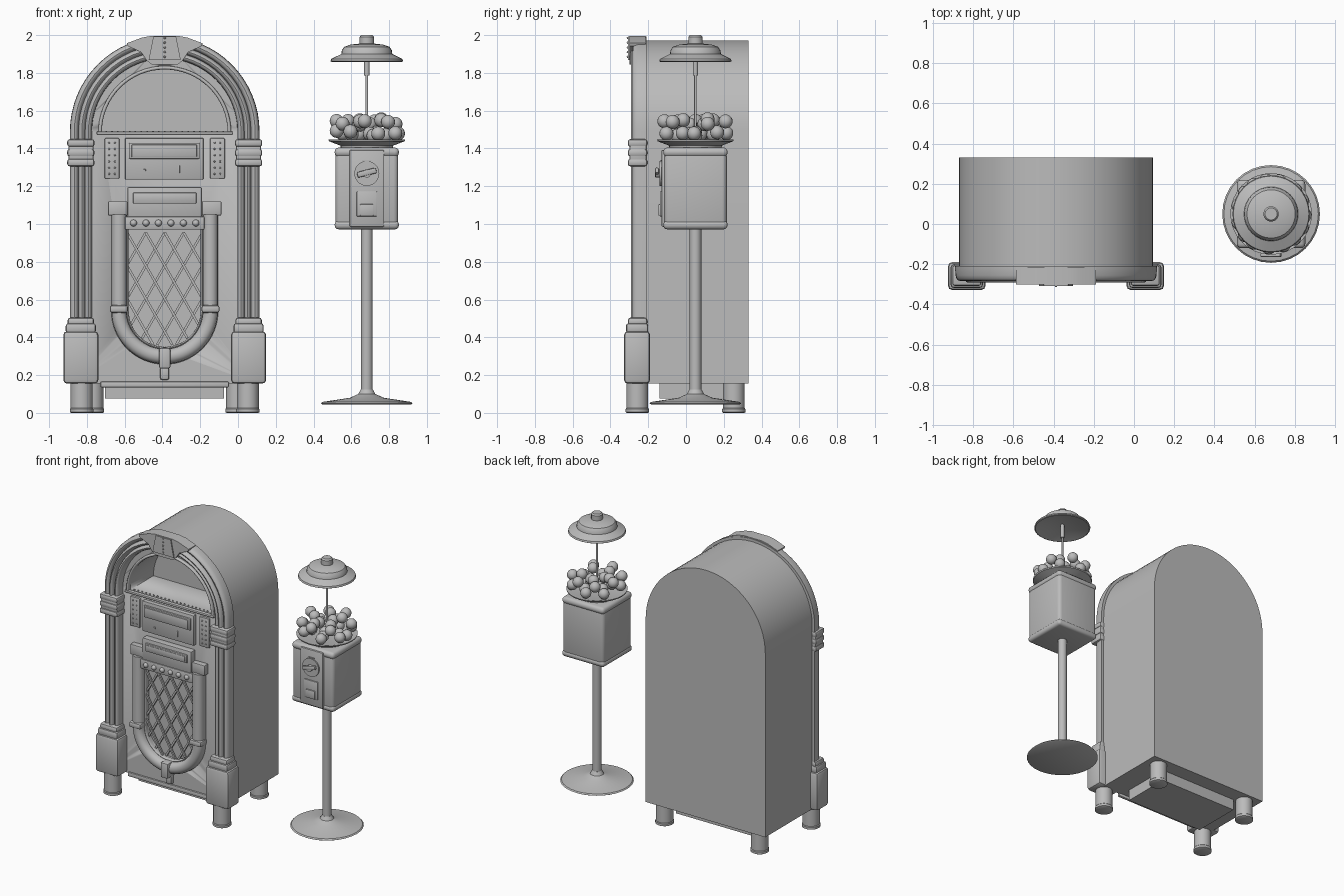
import bpy, bmesh, random
from math import pi, sin, cos, hypot
from mathutils import Matrix, Vector

if "Cube" in bpy.data.objects:
    bpy.data.objects.remove(bpy.data.objects["Cube"])
random.seed(4)

mat = bpy.data.materials.new("plain grey")
mat.use_nodes = True
GREY = (0.5, 0.5, 0.5, 1)
mat.diffuse_color = GREY
mat.node_tree.nodes["Principled BSDF"].inputs["Base Color"].default_value = GREY

JX = -0.388            # cabinet centre line
F = -0.22              # cabinet front face
GX, GY = 0.682, 0.05   # vending stand centre
ARCH_Z, U_Z = 1.49, 0.54


def finish(name, bm, smooth=True):
    bmesh.ops.recalc_face_normals(bm, faces=bm.faces)
    me = bpy.data.meshes.new(name)
    bm.to_mesh(me)
    bm.free()
    me.materials.append(mat)
    ob = bpy.data.objects.new(name, me)
    bpy.context.collection.objects.link(ob)
    bpy.ops.object.select_all(action="DESELECT")
    ob.select_set(True)
    bpy.context.view_layer.objects.active = ob
    if smooth:
        bpy.ops.object.shade_smooth_by_angle(angle=0.6)
    return ob


def box(name, x, y, z, bevel=0.0, seg=2):
    bm = bmesh.new()
    size = [b - a for a, b in (x, y, z)]
    mid = [(a + b) / 2 for a, b in (x, y, z)]
    bmesh.ops.create_cube(bm, size=1, matrix=Matrix.Translation(mid) @ Matrix.Diagonal((*size, 1)))
    if bevel:
        bmesh.ops.bevel(bm, geom=bm.edges[:], offset=bevel, segments=seg, profile=0.5, affect="EDGES")
    return finish(name, bm)


def plate(name, u0, u1, z0, z1, front, bevel=0.006):
    return box(name, (JX + u0, JX + u1), (front, F + 0.01), (z0, z1), bevel)


def prism(name, pts, y0, y1, cx=JX):
    bm = bmesh.new()
    face = bm.faces.new([bm.verts.new((cx + u, y0, z)) for u, z in pts])
    new = bmesh.ops.extrude_face_region(bm, geom=[face])["geom"]
    bmesh.ops.translate(bm, vec=(0, y1 - y0, 0), verts=[v for v in new if isinstance(v, bmesh.types.BMVert)])
    return finish(name, bm)


def lathe(name, profile, cx, cy, steps=32):
    bm = bmesh.new()
    vs = [bm.verts.new((cx + r, cy, z)) for r, z in profile]
    es = [bm.edges.new(p) for p in zip(vs, vs[1:])]
    bmesh.ops.spin(bm, geom=vs + es, cent=(cx, cy, 0), axis=(0, 0, 1), angle=2 * pi, steps=steps)
    bmesh.ops.remove_doubles(bm, verts=bm.verts, dist=1e-5)
    return finish(name, bm)


def knob(name, x, z, r, y0, y1):
    bm = bmesh.new()
    m = Matrix.Translation((x, (y0 + y1) / 2, z)) @ Matrix.Rotation(pi / 2, 4, "X")
    bmesh.ops.create_cone(bm, cap_ends=True, segments=28, radius1=r, radius2=r, depth=y1 - y0, matrix=m)
    return finish(name, bm)


def balls(name, centres, r, u=16, v=10):
    bm = bmesh.new()
    for c in centres:
        bmesh.ops.create_uvsphere(bm, u_segments=u, v_segments=v, radius=r, matrix=Matrix.Translation(c))
    return finish(name, bm)


def arch(r, zc, z_end, s=1, n=32):
    arc = [(r * cos(pi * i / n), zc + s * r * sin(pi * i / n)) for i in range(n + 1)]
    return ([(r, z_end)] + arc + [(-r, z_end)]) if z_end != zc else arc


def sweep(name, profile, zc, z_end, s=1):
    # profile holds (radius, y) pairs carried along an arch
    bm = bmesh.new()
    rails = [[bm.verts.new((JX + u, y, z)) for u, z in arch(r, zc, z_end, s)] for r, y in profile]
    rings = list(zip(*rails))
    n = len(profile)
    for a, b in zip(rings, rings[1:]):
        for i in range(n):
            bm.faces.new((a[i], a[(i + 1) % n], b[(i + 1) % n], b[i]))
    bm.faces.new(rings[0])
    bm.faces.new(rings[-1])
    return finish(name, bm)


def half_round(r0, r1, front, n=8):
    m, h = (r0 + r1) / 2, (r1 - r0) / 2
    top = [(m - h * cos(pi * i / n), F - (F - front) * sin(pi * i / n) ** 0.6) for i in range(n + 1)]
    return [(r0, F + 0.01)] + top + [(r1, F + 0.01)]


# Cabinet with a deep arched display and a shallow grille recess
cabinet = prism("cabinet", arch(0.482, ARCH_Z, 0.155), F, 0.33)
for outline, depth in ((arch(0.335, 1.485, 1.485), 0.06), (arch(0.195, U_Z, 0.97, -1), F + 0.03)):
    cutter = prism("cutter", outline, F - 0.1, depth)
    mod = cabinet.modifiers.new("recess", "BOOLEAN")
    mod.operation, mod.solver, mod.object = "DIFFERENCE", "EXACT", cutter
    bpy.context.view_layer.objects.active = cabinet
    bpy.ops.object.modifier_apply(modifier=mod.name)
    bpy.data.objects.remove(cutter)

# Plinth and feet
box("plinth", (JX - 0.315, JX + 0.315), (-0.14, 0.22), (0.075, 0.16))
plate("bottom_rail", -0.34, 0.34, 0.135, 0.165, F - 0.012)
foot = [(0, 0.16), (0.058, 0.16), (0.058, 0.025), (0.062, 0.02), (0.062, 0.004), (0.055, 0), (0, 0)]
for side, s in (("right", -1), ("left", 1)):
    lathe(side + "_front_foot", foot, JX + s * 0.44, -0.258)
    lathe(side + "_rear_foot", foot, JX + s * 0.383, 0.253)

# Arched trim of nested bands
for nm, r0, r1, front in (("outer", 0.455, 0.502, -0.283), ("middle", 0.42, 0.458, -0.292), ("inner", 0.385, 0.423, -0.28)):
    sweep(nm + "_trim", half_round(r0, r1, front), ARCH_Z, 0.16)

# Column bases, collars and side strips
for side, s in (("right", -1), ("left", 1)):
    c = JX + s * 0.444

    def block(name, half, y0, y1, z0, z1, bevel):
        box(side + name, (c - half, c + half), (y0, y1), (z0, z1), bevel)
    block("_column_base", 0.093, -0.328, -0.19, 0.155, 0.432, 0.02)
    block("_base_step", 0.08, -0.318, -0.2, 0.42, 0.475, 0.015)
    block("_base_cap", 0.07, -0.308, -0.205, 0.46, 0.505, 0.015)
    block("_collar_core", 0.066, -0.3, -0.21, 1.31, 1.445, 0.008)
    for i in range(3):
        z = 1.305 + i * 0.052
        block("_collar_ring", 0.072, -0.308, -0.205, z, z + 0.04, 0.013)
    a, b = sorted((s * 0.24, s * 0.318))
    plate(side + "_stud_strip", a, b, 1.24, 1.455, F - 0.015)
    balls(side + "_studs", [(JX + s * 0.279 + d, F - 0.015, 1.265 + 0.033 * i) for i in range(6) for d in (-0.015, 0.015)], 0.005, 8, 6)
    a, b = sorted((s * 0.197, s * 0.3))
    plate(side + "_speaker_wing", a, b, 1.045, 1.12, F - 0.04)
    a, b = sorted((s * 0.195, s * 0.29))
    plate(side + "_speaker_clasp", a, b, 0.53, 0.57, F - 0.072, 0.012)

# Crown ornament
half = [(0.07, 1.996), (0.12, 1.987), (0.2, 1.957), (0.195, 1.942), (0.125, 1.91), (0.095, 1.865), (0.07, 1.845)]
prism("crown_fan", half + [(-u, z) for u, z in reversed(half)], -0.3, -0.215)
prism("crown_keystone", [(-0.06, 1.992), (0.06, 1.992), (0.085, 1.868), (-0.085, 1.868)], -0.308, -0.22)
balls("crown_studs", [(JX, -0.308, 1.885 + 0.025 * i) for i in range(5)], 0.006, 8, 6)

# Display frame and ledge studs
sweep("display_frame", half_round(0.333, 0.352, F - 0.018), 1.485, 1.485)
plate("display_sill", -0.36, 0.36, 1.473, 1.49, F - 0.02)
balls("ledge_studs", [(JX - 0.31 + 0.031 * i, F + 0.025, 1.487) for i in range(21)], 0.006, 8, 6)

# Selector panel and title sign
plate("selector_panel", -0.21, 0.205, 1.235, 1.455, F - 0.03)
plate("selector_frame", -0.19, 0.185, 1.345, 1.43, F - 0.042)
plate("selector_window", -0.175, 0.17, 1.355, 1.42, F - 0.047, 0.002)
plate("coin_slot", 0.072, 0.08, 1.27, 1.31, F - 0.036, 0.002)
plate("button_row", -0.115, -0.1, 1.28, 1.29, F - 0.036, 0.002)
plate("title_sign", -0.197, 0.197, 1.035, 1.195, F - 0.045)
plate("title_frame", -0.168, 0.168, 1.108, 1.167, F - 0.057)
plate("title_window", -0.155, 0.155, 1.118, 1.157, F - 0.06, 0.002)
plate("bead_shelf", -0.21, 0.21, 0.97, 1.04, F - 0.05)
balls("shelf_beads", [(JX - 0.165 + 0.066 * i, F - 0.05, 1.005) for i in range(6)], 0.018, 12, 8)

# Speaker surround and lattice
sweep("speaker_surround", half_round(0.2, 0.283, F - 0.062), U_Z, 1.05, -1)
sweep("speaker_inner_rim", half_round(0.19, 0.204, F - 0.02), U_Z, 0.975, -1)
plate("speaker_buckle", -0.03, 0.03, 0.235, 0.345, F - 0.078, 0.01)
plate("speaker_drop", -0.024, 0.024, 0.175, 0.245, F - 0.03, 0.01)
bm = bmesh.new()
slope = 1.75
for s in (-1, 1):
    for k in range(-1, 9):
        z0 = 0.1 + 0.175 * k - 0.02
        line = [(u / 100, z0 + s * slope * u / 100) for u in range(-20, 21)]
        inside = [p for p in line if p[1] < 0.97 and (p[1] > U_Z or hypot(p[0], p[1] - U_Z) < 0.2)]
        if len(inside) < 2:
            continue
        p, q = (Vector((JX + u, F + 0.004 * s, z)) for u, z in (inside[0], inside[-1]))
        rot = (q - p).to_track_quat("Z", "Y").to_matrix().to_4x4()
        m = Matrix.Translation((p + q) / 2) @ rot @ Matrix.Diagonal((0.013, 0.013, (q - p).length, 1))
        bmesh.ops.create_cube(bm, size=1, matrix=m)
finish("speaker_lattice", bm)

# Vending stand: foot, pole and housing
lathe("stand_foot", [(0, 0.05), (0.235, 0.045), (0.243, 0.05), (0.235, 0.058), (0.09, 0.08), (0.045, 0.1), (0.032, 0.125), (0, 0.125)], GX, GY)
lathe("stand_pole", [(0.031, 0.1), (0.031, 0.98)], GX, GY, 20)


def housing(name, half, z0, z1, bevel):
    box(name, (GX - half, GX + half), (GY - half, GY + half), (z0, z1), bevel, 3)


housing("housing_body", 0.166, 0.985, 1.385, 0.025)
housing("housing_bottom_rim", 0.17, 0.972, 1.018, 0.02)
housing("housing_top_rim", 0.17, 1.355, 1.405, 0.022)
lathe("tray", [(0, 1.39), (0.135, 1.39), (0.14, 1.415), (0.2, 1.438), (0.203, 1.447), (0.19, 1.447), (0.13, 1.43), (0, 1.43)], GX, GY)

# Coin mechanism
front = GY - 0.166
box("mechanism_plate", (GX - 0.092, GX + 0.092), (front - 0.014, front + 0.03), (0.985, 1.392), 0.008)
box("coin_entry", (GX - 0.025, GX + 0.025), (front - 0.02, front), (1.333, 1.34))
knob("dial", GX, 1.268, 0.066, front - 0.024, front)
knob("dial_hub", GX, 1.268, 0.022, front - 0.045, front)
handle = box("dial_handle", (-0.052, 0.052), (-0.01, 0.01), (-0.015, 0.015), 0.006)
handle.matrix_world = Matrix.Translation((GX, front - 0.038, 1.272)) @ Matrix.Rotation(-0.25, 4, "Y")
box("chute_frame", (GX - 0.054, GX + 0.054), (front - 0.022, front), (1.04, 1.172), 0.004)
box("chute_flap", (GX - 0.036, GX + 0.036), (front - 0.03, front), (1.045, 1.105), 0.004)

# Sweets heaped in the tray
heap = []
for count, ring, low, high in ((15, 0.165, 1.485, 1.535), (10, 0.1, 1.475, 1.545), (5, 0.05, 1.48, 1.53)):
    for i in range(count):
        a = 2 * pi * i / count + random.uniform(-0.08, 0.08)
        z = (high if i % 2 else low) + random.uniform(-0.008, 0.012)
        heap.append((GX + ring * cos(a), GY + ring * sin(a), z))
balls("sweets", heap, 0.037)

# Rod and lid
lathe("lid_rod", [(0.007, 1.42), (0.007, 1.785), (0.014, 1.785), (0.014, 1.9)], GX, GY, 14)
lathe("lid", [(0, 1.885), (0.1, 1.88), (0.185, 1.858), (0.192, 1.862), (0.188, 1.874), (0.135, 1.9), (0.132, 1.92), (0.12, 1.938),
              (0.085, 1.95), (0.038, 1.955), (0.038, 1.99), (0.03, 2.0), (0, 2.0)], GX, GY)
